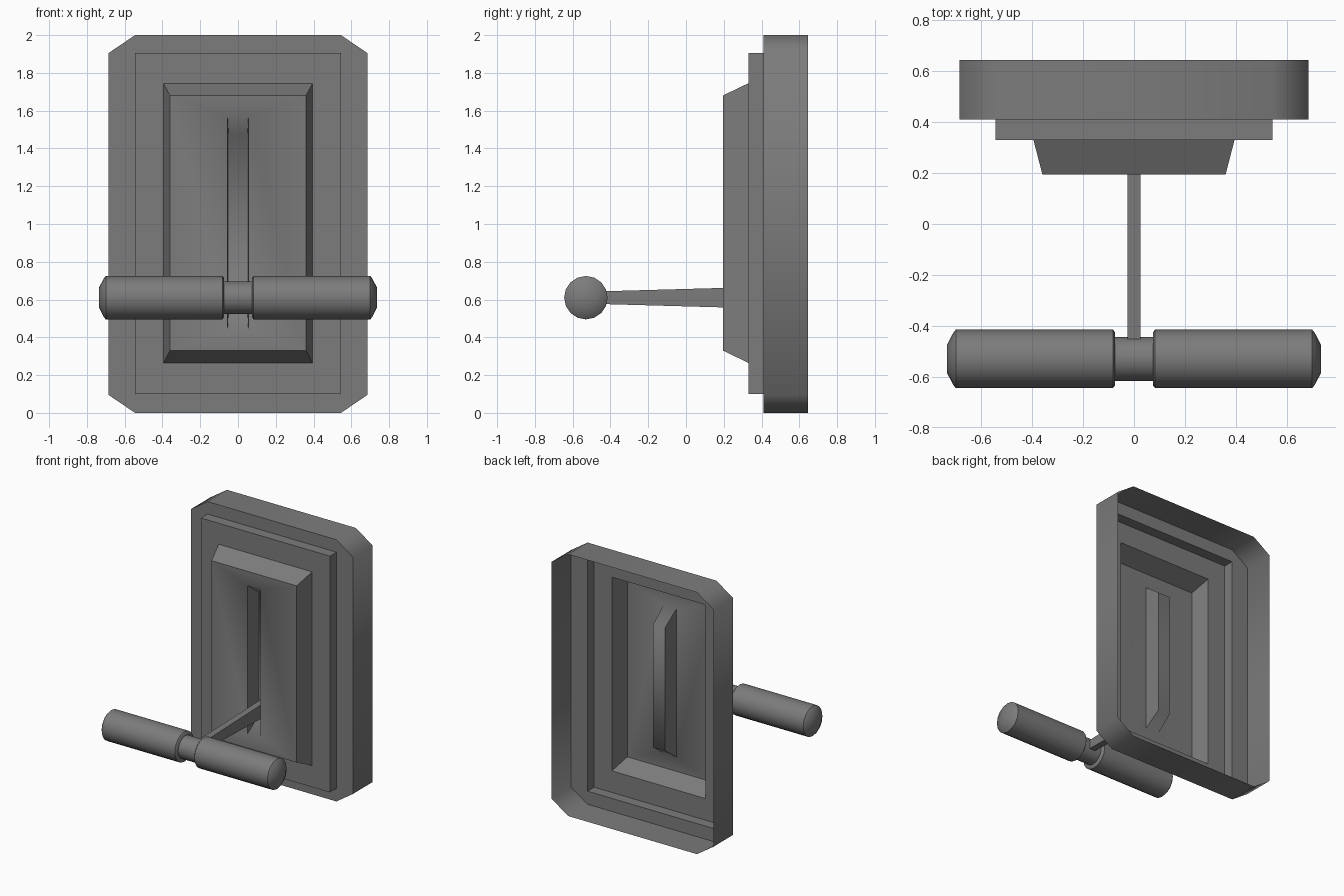
import bpy
import bmesh
import math

cube = bpy.data.objects.get("Cube")
if cube:
    bpy.data.objects.remove(cube, do_unlink=True)

# One matt grey for everything
GREY = (0.2, 0.2, 0.2, 1.0)
grey = bpy.data.materials.new("mid_grey")
grey.use_nodes = True
grey.diffuse_color = GREY
bsdf = next(n for n in grey.node_tree.nodes if n.type == "BSDF_PRINCIPLED")
bsdf.inputs["Base Color"].default_value = GREY
bsdf.inputs["Roughness"].default_value = 0.7


def frame(y, half_x, bottom, top, cut_x=0.0, cut_z=0.0):
    """Upright rectangle with optional cut corners, counter-clockwise from the front."""
    inner_x, low, high = half_x - cut_x, bottom + cut_z, top - cut_z
    return [(-inner_x, y, bottom), (inner_x, y, bottom),
            (half_x, y, low), (half_x, y, high),
            (inner_x, y, top), (-inner_x, y, top),
            (-half_x, y, high), (-half_x, y, low)]


def circle(x, radius, centre_y, centre_z, sides=16):
    """Circle around the x axis."""
    steps = [2 * math.pi * i / sides for i in range(sides)]
    return [(x, centre_y + radius * math.cos(a), centre_z + radius * math.sin(a))
            for a in steps]


def loft(name, rings, closed, angle):
    """Skin successive rings; an open loft is only capped at its last ring."""
    bm = bmesh.new()
    loops = [[bm.verts.new(p) for p in ring] for ring in rings]
    count = len(rings[0])
    for a, b in zip(loops, loops[1:]):
        for i in range(count):
            j = (i + 1) % count
            bm.faces.new((a[i], a[j], b[j], b[i]))
    bm.faces.new(loops[-1])
    if closed:
        bm.faces.new(loops[0][::-1])
    bmesh.ops.remove_doubles(bm, verts=bm.verts[:], dist=0.0001)
    if closed:
        bmesh.ops.recalc_face_normals(bm, faces=bm.faces[:])
    mesh = bpy.data.meshes.new(name)
    bm.to_mesh(mesh)
    bm.free()
    mesh.materials.append(grey)
    mesh.shade_smooth()
    mesh.set_sharp_from_angle(angle=math.radians(angle))
    obj = bpy.data.objects.new(name, mesh)
    bpy.context.collection.objects.link(obj)
    return obj


# Open-backed housing: rim, step, tapered panel and slot pocket in one skin
loft("housing", [
    frame(0.645, 0.685, 0.0, 2.0, 0.14, 0.095),
    frame(0.41, 0.685, 0.0, 2.0, 0.14, 0.095),
    frame(0.41, 0.545, 0.1, 1.905),
    frame(0.33, 0.545, 0.1, 1.905),
    frame(0.33, 0.395, 0.265, 1.745),
    frame(0.195, 0.36, 0.33, 1.68),
    frame(0.195, 0.055, 0.44, 1.57),
    frame(0.325, 0.05, 0.535, 1.475),
], closed=False, angle=60)

# Tapered lever arm from the slot to the handle
loft("lever_arm", [
    frame(0.32, 0.025, 0.555, 0.665),
    frame(-0.47, 0.025, 0.577, 0.643),
], closed=True, angle=30)

# Crossbar handle: a slim hub between two grips
BAR_Y, BAR_Z = -0.53, 0.61
loft("handle_hub", [circle(x, 0.086, BAR_Y, BAR_Z) for x in (-0.08, 0.08)],
     closed=True, angle=40)

grip_profile = [(0.075, 0.105), (0.083, 0.115), (0.7, 0.115),
                (0.71, 0.103), (0.735, 0.055)]
for side, sign in (("left", 1), ("right", -1)):
    loft(side + "_grip",
         [circle(sign * x, r, BAR_Y, BAR_Z) for x, r in grip_profile],
         closed=True, angle=40)
